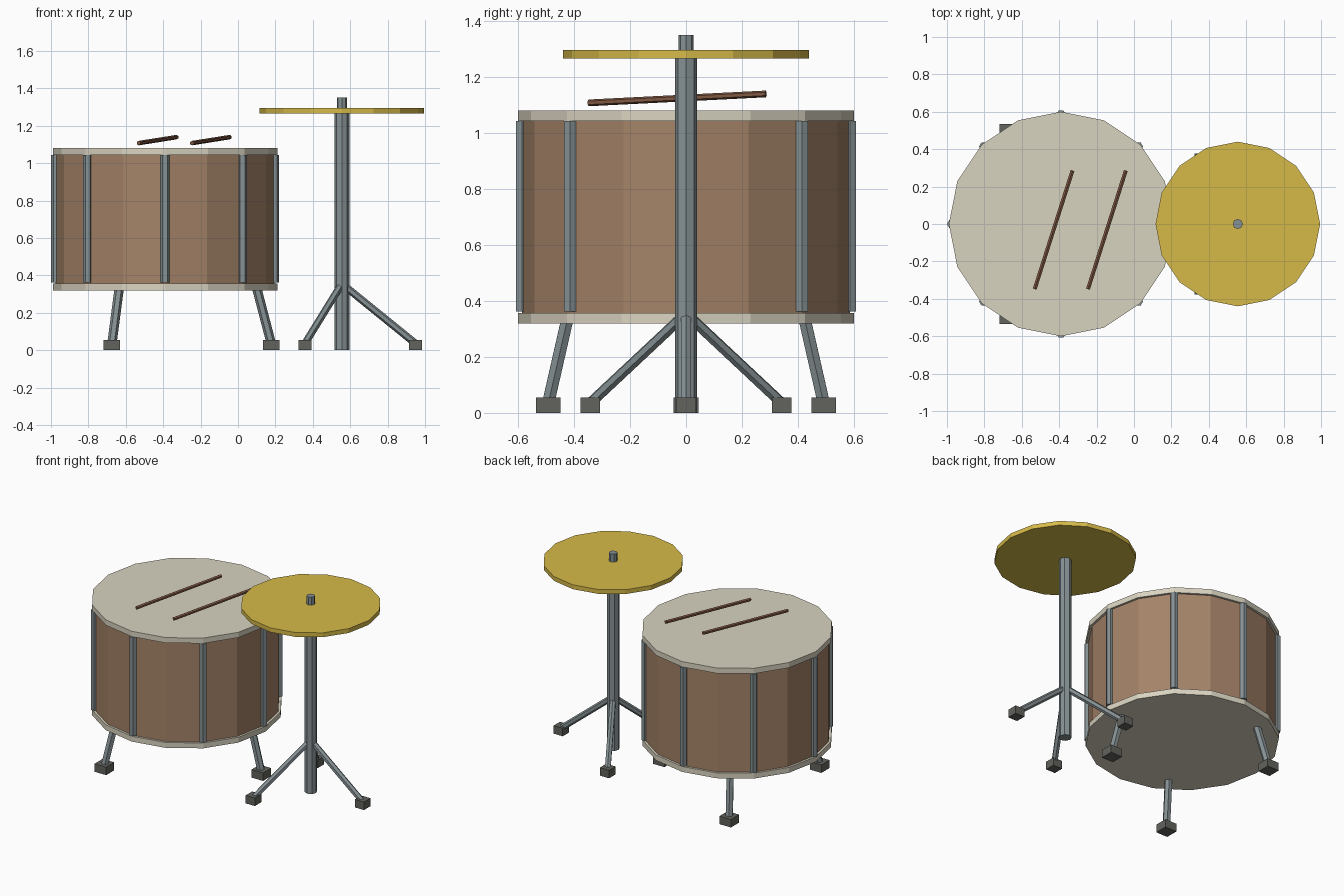
import bpy
import math
from mathutils import Vector

if "Cube" in bpy.data.objects:
    bpy.data.objects.remove(bpy.data.objects["Cube"])


def material(name, rgb):
    # 8-bit sRGB to linear
    lin = [((c / 255 + 0.055) / 1.055) ** 2.4 for c in rgb]
    m = bpy.data.materials.new(name)
    m.diffuse_color = (*lin, 1)
    m.use_nodes = True
    m.node_tree.nodes["Principled BSDF"].inputs["Base Color"].default_value = m.diffuse_color
    return m


CREAM = material("cream_skin", (217, 211, 192))
BROWN = material("brown_shell", (164, 131, 104))
STEEL = material("steel", (134, 145, 148))
RUBBER = material("dark_rubber", (98, 98, 93))
GOLD = material("brass", (214, 186, 72))
WOOD = material("stick_wood", (128, 88, 66))


def finish(name, mat):
    ob = bpy.context.object
    ob.name = name
    ob.data.materials.append(mat)
    return ob


def disc(name, x, y, z0, z1, r, sides, mat):
    """Upright prism with a corner on the +x axis."""
    bpy.ops.mesh.primitive_cylinder_add(
        vertices=sides, radius=r, depth=z1 - z0,
        location=(x, y, (z0 + z1) / 2), rotation=(0, 0, math.pi / 2))
    return finish(name, mat)


def bar(name, a, b, r, mat, sides=6):
    """Straight bar from point a to point b."""
    a, b = Vector(a), Vector(b)
    d = b - a
    bpy.ops.mesh.primitive_cylinder_add(
        vertices=sides, radius=r, depth=d.length, location=(a + b) / 2,
        rotation=d.to_track_quat('Z', 'Y').to_euler())
    return finish(name, mat)


def foot(name, x, y, w, h):
    bpy.ops.mesh.primitive_cube_add(size=1, location=(x, y, h / 2))
    ob = finish(name, RUBBER)
    ob.scale = (w, w, h)


def tripod(name, cx, top, bottom, r, foot_w):
    """Three legs with block feet; top and bottom are (radius, height)."""
    for i in range(3):
        a = i * math.tau / 3
        c, s = math.cos(a), math.sin(a)
        bar(f"{name}_leg_{i + 1}", (cx + top[0] * c, top[0] * s, top[1]),
            (cx + bottom[0] * c, bottom[0] * s, bottom[1]), r, STEEL)
        foot(f"{name}_foot_{i + 1}", cx + bottom[0] * c, bottom[0] * s, foot_w, 0.055)


# Drum body
DX = -0.39
disc("drum_shell", DX, 0, 0.34, 1.06, 0.585, 16, BROWN)
disc("bottom_head", DX, 0, 0.32, 0.357, 0.6, 16, CREAM)
disc("top_head", DX, 0, 1.043, 1.08, 0.6, 16, CREAM)

# Tension rods
for i in range(8):
    a = i * math.tau / 8
    disc(f"tension_rod_{i + 1}", DX + 0.585 * math.cos(a), 0.585 * math.sin(a),
         0.362, 1.043, 0.025, 6, STEEL)

# Drum legs
tripod("drum", DX, (0.488, 0.34), (0.568, 0.035), 0.025, 0.088)

# Drumsticks
for i, x in enumerate((-0.43, -0.145)):
    bar(f"drumstick_{i + 1}", (x - 0.101, -0.348, 1.107), (x + 0.101, 0.285, 1.139),
        0.012, WOOD)

# Cymbal and stand
CX = 0.555
disc("stand_pole", CX, 0, 0, 1.268, 0.04, 8, STEEL)
disc("stand_tip", CX, 0, 1.26, 1.35, 0.027, 8, STEEL)
disc("cymbal", CX, 0, 1.265, 1.295, 0.44, 16, GOLD)
tripod("stand", CX, (0, 0.355), (0.395, 0.035), 0.02, 0.07)
